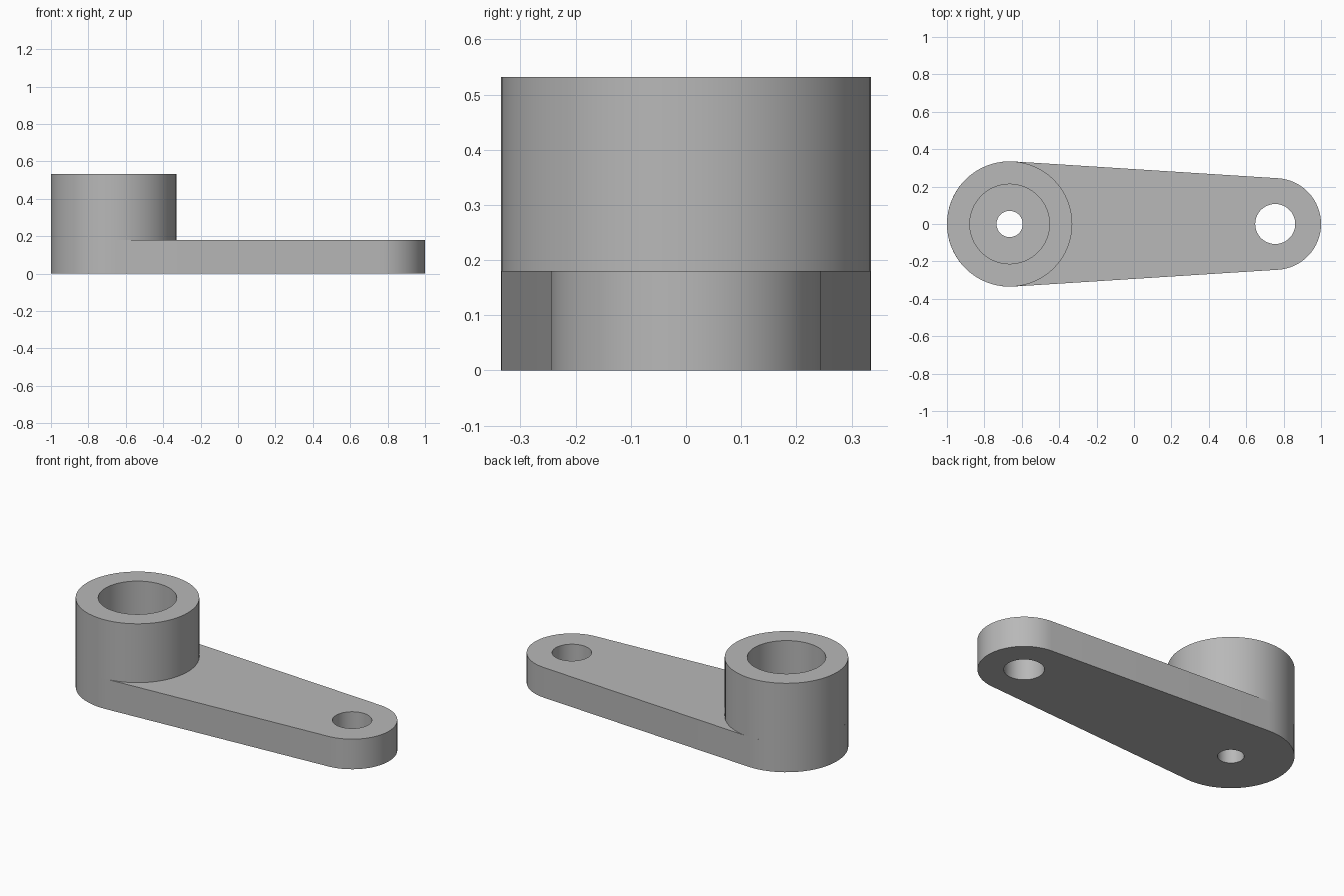
import bpy, bmesh
from math import sin, cos, pi, asin, radians

if "Cube" in bpy.data.objects:
    bpy.data.objects.remove(bpy.data.objects["Cube"], do_unlink=True)

# One plain grey for the whole part
grey = bpy.data.materials.new("machined grey")
grey.use_nodes = True
COLOUR = (0.48, 0.48, 0.48, 1)
grey.diffuse_color = COLOUR
grey.node_tree.nodes["Principled BSDF"].inputs["Base Color"].default_value = COLOUR

HUB_X, HUB_R = -0.665, 0.335
TIP_X, TIP_R = 0.755, 0.245
ARM_TOP, HUB_TOP = 0.18, 0.532


def arc(cx, r, start, end, steps):
    return [(cx + r * cos(start + (end - start) * i / steps),
             r * sin(start + (end - start) * i / steps)) for i in range(steps + 1)]


def circle(cx, r, steps=64):
    return arc(cx, r, 0, 2 * pi, steps)[:-1]


def plate(name, loops, z0, z1):
    """Extrude an outline with holes (first loop is the outer one)."""
    bm = bmesh.new()
    edges = []
    for loop in loops:
        verts = [bm.verts.new((x, y, z0)) for x, y in loop]
        edges += [bm.edges.new((v, verts[i - 1])) for i, v in enumerate(verts)]
    bmesh.ops.triangle_fill(bm, edges=edges, use_beauty=True)
    out = bmesh.ops.extrude_face_region(bm, geom=bm.faces[:], use_keep_orig=True)
    top = [g for g in out["geom"] if isinstance(g, bmesh.types.BMVert)]
    bmesh.ops.translate(bm, verts=top, vec=(0, 0, z1 - z0))
    bmesh.ops.recalc_face_normals(bm, faces=bm.faces[:])
    mesh = bpy.data.meshes.new(name)
    bm.to_mesh(mesh)
    bm.free()
    mesh.materials.append(grey)
    obj = bpy.data.objects.new(name, mesh)
    bpy.context.collection.objects.link(obj)
    bpy.ops.object.select_all(action="DESELECT")
    obj.select_set(True)
    bpy.context.view_layer.objects.active = obj
    bpy.ops.object.shade_smooth_by_angle(angle=radians(30))
    return obj


# Tapered arm: two round ends joined by tangent sides, with two through holes
tangent = pi / 2 - asin((HUB_R - TIP_R) / (TIP_X - HUB_X))
outline = (arc(TIP_X, TIP_R, -tangent, tangent, 32)
           + arc(HUB_X, HUB_R, tangent, 2 * pi - tangent, 36))
plate("arm", [outline, circle(HUB_X, 0.07), circle(TIP_X, 0.107)], 0, ARM_TOP)

# Hollow round hub standing on the wide end
plate("hub_collar", [circle(HUB_X, HUB_R), circle(HUB_X, 0.213)], ARM_TOP, HUB_TOP)
